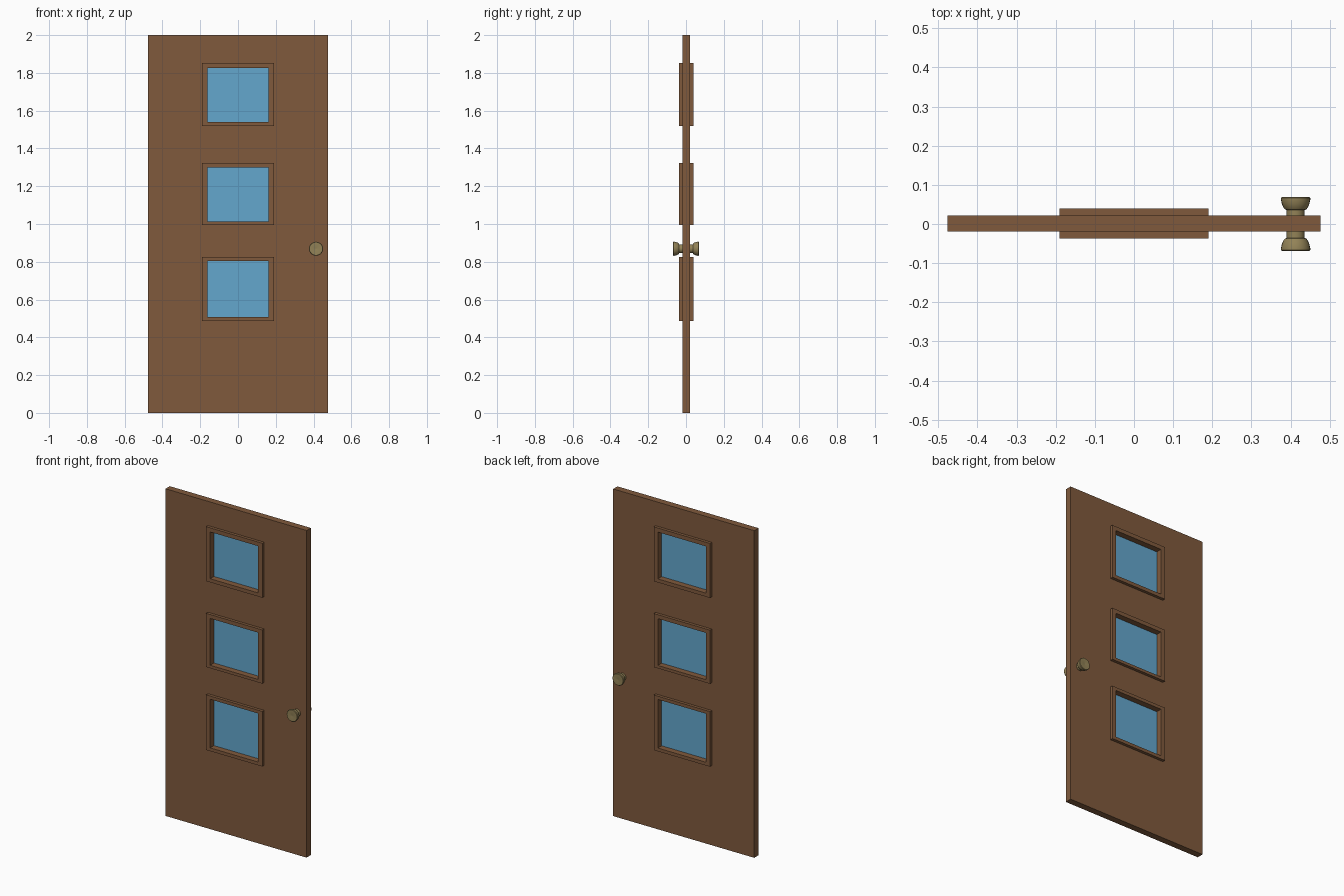
import bpy, bmesh, math
from mathutils import Matrix

if "Cube" in bpy.data.objects:
    bpy.data.objects.remove(bpy.data.objects["Cube"])


def material(name, rgb):
    m = bpy.data.materials.new(name)
    m.diffuse_color = (*rgb, 1)
    m.use_nodes = True
    m.node_tree.nodes["Principled BSDF"].inputs["Base Color"].default_value = m.diffuse_color
    return m


WOOD = material("brown wood", (0.216, 0.102, 0.046))
GLASS = material("blue glass", (0.127, 0.385, 0.61))
BRASS = material("aged brass", (0.29, 0.225, 0.095))


def finish(name, bm, mat):
    bmesh.ops.recalc_face_normals(bm, faces=bm.faces)
    me = bpy.data.meshes.new(name)
    bm.to_mesh(me)
    bm.free()
    me.materials.append(mat)
    ob = bpy.data.objects.new(name, me)
    bpy.context.collection.objects.link(ob)
    return ob


def pierced_slab(name, half_w, hole_half_w, zs, y0, y1, mat):
    """Upright slab; every second z band is open in the middle column."""
    bm = bmesh.new()
    xs = [-half_w, -hole_half_w, hole_half_w, half_w]
    grid = [[bm.verts.new((x, y0, z)) for x in xs] for z in zs]
    for r in range(len(zs) - 1):
        for c in range(3):
            if not (c == 1 and r % 2):
                bm.faces.new((grid[r][c], grid[r][c + 1],
                              grid[r + 1][c + 1], grid[r + 1][c]))
    ext = bmesh.ops.extrude_face_region(bm, geom=bm.faces[:], use_keep_orig=True)
    moved = [v for v in ext["geom"] if isinstance(v, bmesh.types.BMVert)]
    bmesh.ops.translate(bm, verts=moved, vec=(0, y1 - y0, 0))
    return finish(name, bm, mat)


# window openings: frame bottom, glass bottom, glass top, frame top
WINDOWS = {
    "lower": (0.487, 0.507, 0.804, 0.824),
    "middle": (0.994, 1.012, 1.298, 1.322),
    "upper": (1.519, 1.541, 1.827, 1.852),
}

# door leaf with three openings
cuts = [0.0]
for w in WINDOWS.values():
    cuts += [w[0], w[3]]
pierced_slab("door_leaf", 0.477, 0.19, cuts + [2.0], -0.019, 0.022, WOOD)

# raised window frames and panes
for label, w in WINDOWS.items():
    pierced_slab(label + "_window_frame", 0.19, 0.162, w, -0.037, 0.040, WOOD)
    bm = bmesh.new()
    bmesh.ops.create_cube(bm, size=1, matrix=(
        Matrix.Translation((0, 0.0015, (w[1] + w[2]) / 2))
        @ Matrix.Diagonal((0.324, 0.004, w[2] - w[1], 1))))
    finish(label + "_window_pane", bm, GLASS)


# turned door knobs: (radius, distance from the door centre plane)
PROFILE = [(0.023, 0.015), (0.023, 0.036), (0.027, 0.037), (0.031, 0.042),
           (0.035, 0.051), (0.0375, 0.062), (0.0375, 0.066), (0.035, 0.069),
           (0.004, 0.069), (0, 0.068)]


def knob(name, side):
    bm = bmesh.new()
    vs = [bm.verts.new((r, side * d, 0)) for r, d in PROFILE]
    edges = [bm.edges.new(p) for p in zip(vs, vs[1:])]
    bmesh.ops.spin(bm, geom=vs + edges, cent=(0, 0, 0), axis=(0, 1, 0),
                   angle=math.tau, steps=24)
    bmesh.ops.remove_doubles(bm, verts=bm.verts, dist=1e-5)
    ob = finish(name, bm, BRASS)
    ob.location = (0.413, 0, 0.869)
    bpy.ops.object.select_all(action='DESELECT')
    ob.select_set(True)
    bpy.context.view_layer.objects.active = ob
    bpy.ops.object.shade_smooth_by_angle(angle=math.radians(35))


knob("front_knob", -1)
knob("back_knob", 1)
